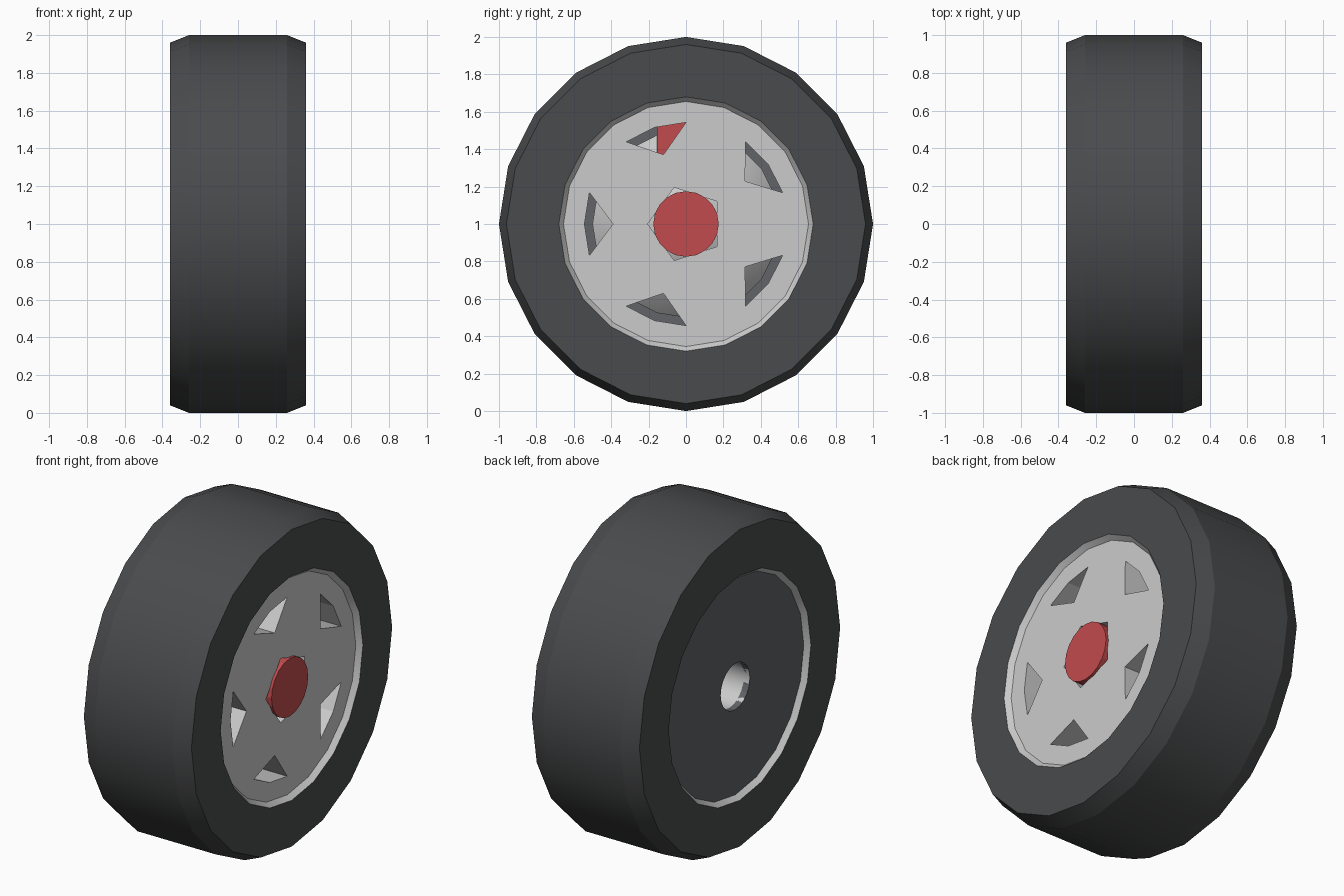
import bpy, bmesh
from math import sin, cos, radians, pi

if "Cube" in bpy.data.objects:
    bpy.data.objects.remove(bpy.data.objects["Cube"])

SIDES = 20


def material(name, rgb):
    m = bpy.data.materials.new(name)
    m.diffuse_color = (*rgb, 1)
    m.use_nodes = True
    m.node_tree.nodes["Principled BSDF"].inputs["Base Color"].default_value = m.diffuse_color
    return m


RUBBER = material("rubber", (0.068, 0.07, 0.073))
DARK = material("dark_metal", (0.12, 0.125, 0.135))
RED = material("red_paint", (0.54, 0.07, 0.075))


def finish(name, bm, mat=None, smooth=None):
    bmesh.ops.recalc_face_normals(bm, faces=bm.faces)
    me = bpy.data.meshes.new(name)
    bm.to_mesh(me)
    bm.free()
    ob = bpy.data.objects.new(name, me)
    ob.location.z = 1
    bpy.context.collection.objects.link(ob)
    if mat:
        me.materials.append(mat)
    if smooth:
        bpy.ops.object.select_all(action='DESELECT')
        ob.select_set(True)
        bpy.context.view_layer.objects.active = ob
        bpy.ops.object.shade_smooth_by_angle(angle=radians(smooth))
    return ob


def polar(r, deg):
    return r * cos(radians(deg)), r * sin(radians(deg))


def lathe(name, profile, mat=None, smooth=None, n=SIDES):
    """Spin a closed (x, radius) profile about the x axis."""
    bm = bmesh.new()
    rings = [[bm.verts.new((x, *polar(r, 360 * i / n))) for x, r in profile]
             for i in range(n)]
    k = len(profile)
    for i in range(n):
        a, b = rings[i], rings[(i + 1) % n]
        for j in range(k):
            bm.faces.new((a[j], a[(j + 1) % k], b[(j + 1) % k], b[j]))
    return finish(name, bm, mat, smooth)


def add_prism(bm, pts, x0, x1):
    """Extrude a (y, z) outline along x."""
    a = [bm.verts.new((x0, *p)) for p in pts]
    b = [bm.verts.new((x1, *p)) for p in pts]
    bm.faces.new(a)
    bm.faces.new(b[::-1])
    for i in range(len(pts)):
        j = (i + 1) % len(pts)
        bm.faces.new((a[i], b[i], b[j], a[j]))


def prism(name, pts, x0, x1, mat=None, smooth=None):
    bm = bmesh.new()
    add_prism(bm, pts, x0, x1)
    return finish(name, bm, mat, smooth)


def circle(r, n=SIDES):
    return [polar(r, 360 * i / n) for i in range(n)]


# Tyre with chamfered shoulders
lathe("tyre", [(0.36, 0.68), (0.36, 0.96), (0.26, 1), (-0.26, 1),
               (-0.36, 0.96), (-0.36, 0.68)], RUBBER, 20)

# Rim barrel with flared lips
lathe("rim_barrel", [(0.36, 0.68), (0.33, 0.655), (-0.33, 0.655),
                     (-0.36, 0.68)], None, 20)

# Spoked face: thick disc with five kite windows and a pentagonal hub hole
face = prism("wheel_face", circle(0.655), 0.12, 0.33)
bm = bmesh.new()
for i in range(5):
    a = 180 + 72 * i
    add_prism(bm, [polar(0.39, a), polar(0.543, a - 18), polar(0.543, a),
                   polar(0.543, a + 18)], 0.05, 0.4)
add_prism(bm, [polar(0.205, 180 + 72 * i) for i in range(5)], 0.05, 0.4)
cutter = finish("window_cutter", bm)
cutter.hide_render = True
cutter.hide_viewport = True
cut = face.modifiers.new("windows", 'BOOLEAN')
cut.operation = 'DIFFERENCE'
cut.solver = 'EXACT'
cut.object = cutter

# Hub cap
prism("hub_cap", circle(0.175), 0.1, 0.347, RED)

# Brake rotor and caliper behind the windows
prism("brake_rotor", circle(0.5), 0.02, 0.08, None, 91)
prism("brake_caliper", [(-0.155, 0.3), (0.155, 0.3), (0.155, 0.6),
                        (-0.155, 0.6)], -0.02, 0.11, RED)

# Back plate with an axle socket
lathe("back_plate", [(-0.33, 0.14), (-0.33, 0.655), (-0.29, 0.655),
                     (-0.29, 0.14)], DARK)
lathe("axle_socket", [(-0.329, 0.14), (-0.329, 0.155), (0.03, 0.155),
                      (0.03, 0.14)], None, 20)
